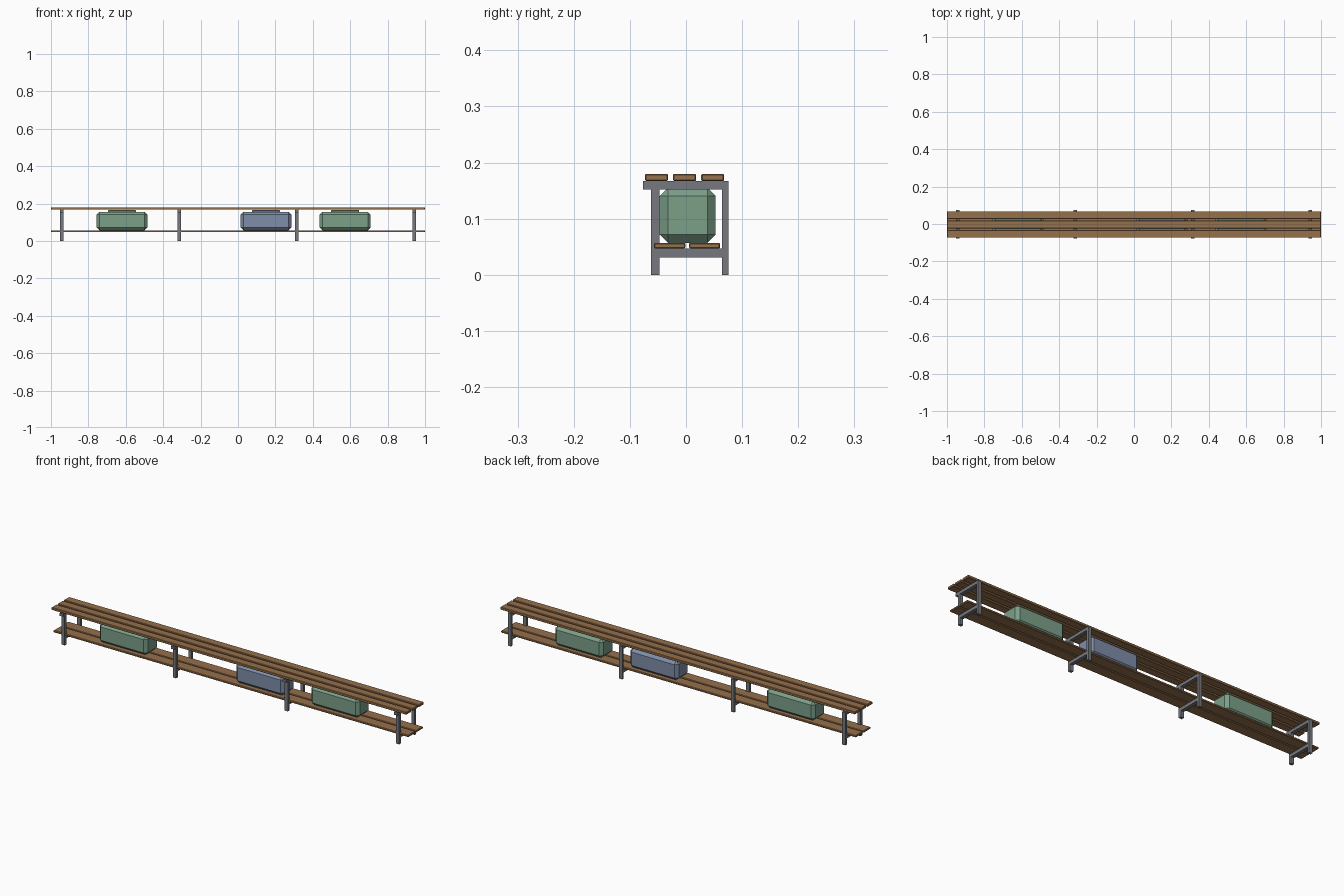
import bpy
import bmesh

cube = bpy.data.objects.get("Cube")
if cube:
    bpy.data.objects.remove(cube, do_unlink=True)


def material(name, rgb):
    mat = bpy.data.materials.new(name)
    mat.use_nodes = True
    mat.diffuse_color = (*rgb, 1)
    mat.node_tree.nodes["Principled BSDF"].inputs["Base Color"].default_value = (*rgb, 1)
    return mat


wood = material("warm wood", (0.30, 0.16, 0.07))
metal = material("grey metal", (0.18, 0.19, 0.21))
green = material("soft green", (0.20, 0.35, 0.25))
blue = material("slate blue", (0.21, 0.27, 0.39))


def box(name, x, y, z, mat, bevel=0):
    """Box from (low, high) ranges, optionally with chamfered edges."""
    bm = bmesh.new()
    bmesh.ops.create_cube(bm, size=1)
    for v in bm.verts:
        v.co = [r[0] + (c + 0.5) * (r[1] - r[0]) for c, r in zip(v.co, (x, y, z))]
    if bevel:
        bmesh.ops.bevel(bm, geom=bm.edges[:], offset=bevel, segments=1,
                        profile=0.5, affect='EDGES')
    mesh = bpy.data.meshes.new(name)
    bm.to_mesh(mesh)
    bm.free()
    mesh.materials.append(mat)
    obj = bpy.data.objects.new(name, mesh)
    bpy.context.collection.objects.link(obj)
    return obj


# Seat and shelf slats
length = (-1, 1)
for y in (-0.073, -0.023, 0.027):
    box("seat_slat", length, (y, y + 0.041), (0.167, 0.18), wood, 0.002)
for y in (-0.057, 0.005):
    box("shelf_slat", length, (y, y + 0.056), (0.047, 0.057), wood, 0.002)

# Metal support frames
for cx in (-0.942, -0.315, 0.315, 0.942):
    x = (cx - 0.009, cx + 0.009)
    box("front_leg", x, (-0.062, -0.047), (0, 0.152), metal)
    box("back_leg", x, (0.064, 0.076), (0, 0.152), metal)
    box("seat_bar", x, (-0.077, 0.076), (0.152, 0.167), metal)
    box("shelf_bar", x, (-0.047, 0.064), (0.031, 0.047), metal)

# Chamfered bags with top handles
for cx, mat in ((-0.62, green), (0.15, blue), (0.573, green)):
    box("bag", (cx - 0.136, cx + 0.136), (-0.047, 0.053), (0.057, 0.155), mat, 0.015)
    box("bag_handle", (cx - 0.075, cx + 0.075), (-0.008, 0.014), (0.152, 0.165), mat, 0.003)
